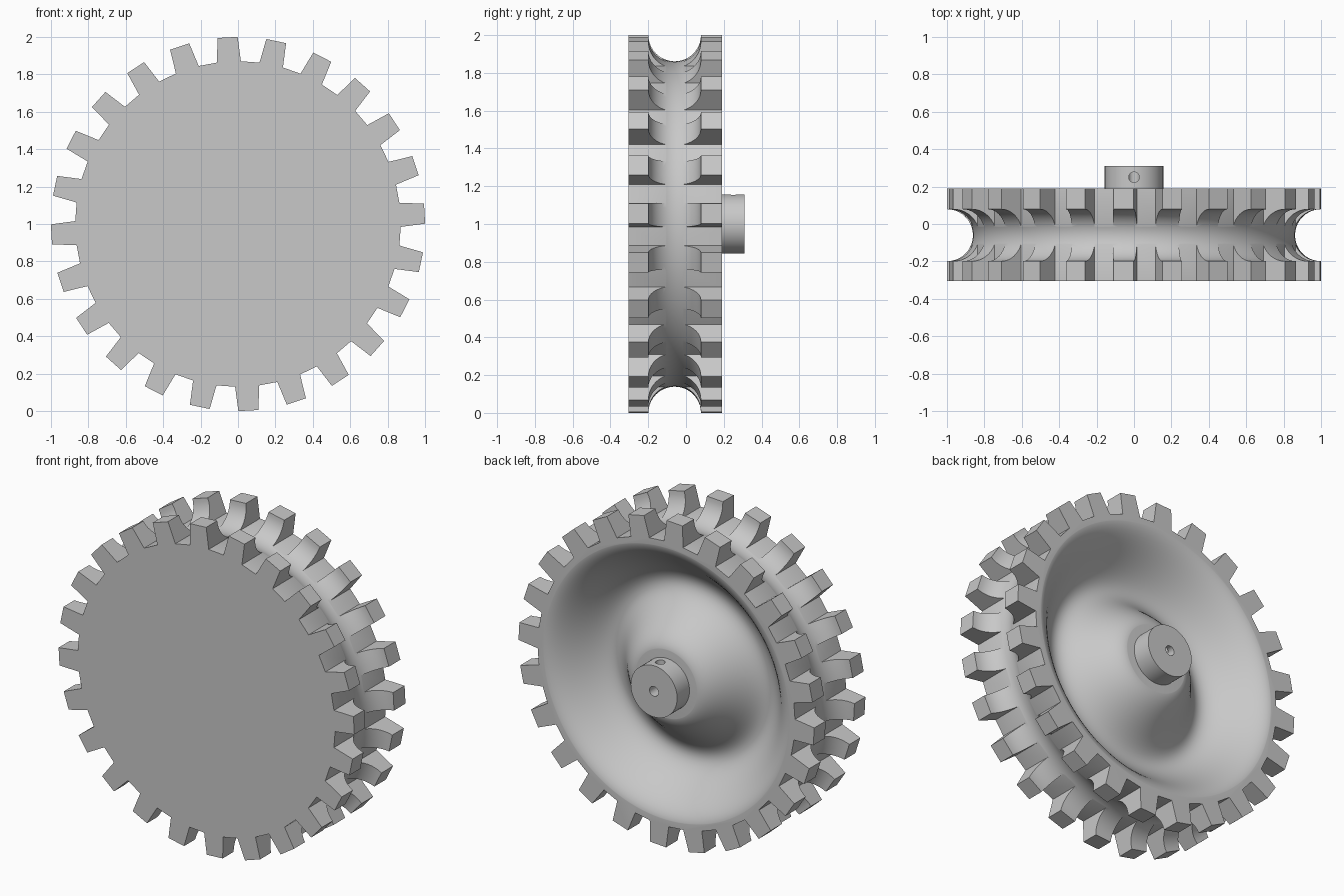
import bpy, bmesh, math
from mathutils import Vector, Matrix

if "Cube" in bpy.data.objects:
    bpy.data.objects.remove(bpy.data.objects["Cube"], do_unlink=True)

TEETH = 24
FRONT, BACK, HUB_END = -0.305, 0.19, 0.31
AXLE = Vector((0, 0, 1))

grey = bpy.data.materials.new("plain_grey")
grey.use_nodes = True
colour = (0.58, 0.58, 0.58, 1)
grey.diffuse_color = colour
grey.node_tree.nodes["Principled BSDF"].inputs["Base Color"].default_value = colour


def finish(name, bm):
    bmesh.ops.remove_doubles(bm, verts=bm.verts, dist=1e-5)
    bmesh.ops.recalc_face_normals(bm, faces=bm.faces)
    mesh = bpy.data.meshes.new(name)
    bm.to_mesh(mesh)
    bm.free()
    mesh.materials.append(grey)
    ob = bpy.data.objects.new(name, mesh)
    bpy.context.collection.objects.link(ob)
    return ob


def lathe(name, profile, steps=128):
    """Closed (radius, y) profile turned about the axle."""
    bm = bmesh.new()
    verts = [bm.verts.new((r, y, AXLE.z)) for r, y in profile]
    edges = [bm.edges.new((verts[i - 1], v)) for i, v in enumerate(verts)]
    bmesh.ops.spin(bm, geom=verts + edges, cent=AXLE, axis=(0, 1, 0),
                   angle=math.tau, steps=steps)
    return finish(name, bm)


def cylinder(name, radius, start, end, sides=48):
    start, end = Vector(start), Vector(end)
    axis = end - start
    turn = axis.to_track_quat('Z', 'Y').to_matrix().to_4x4()
    bm = bmesh.new()
    bmesh.ops.create_cone(bm, cap_ends=True, segments=sides, radius1=radius,
                          radius2=radius, depth=axis.length,
                          matrix=Matrix.Translation((start + end) / 2) @ turn)
    return finish(name, bm)


def carve(ob, cutters):
    """Subtract the cutters, keep the result and discard the helpers."""
    for c in cutters:
        c.hide_render = True
        mod = ob.modifiers.new("cut", 'BOOLEAN')
        mod.operation, mod.solver, mod.object = 'DIFFERENCE', 'EXACT', c
    graph = bpy.context.evaluated_depsgraph_get()
    mesh = bpy.data.meshes.new_from_object(ob.evaluated_get(graph))
    ob.modifiers.clear()
    ob.data = mesh
    for c in cutters:
        bpy.data.objects.remove(c, do_unlink=True)


# Toothed wheel blank: slightly tapered teeth around a disc
bm = bmesh.new()
outline = []
for i in range(TEETH):
    a = math.radians(3.2) + math.tau * i / TEETH
    out = Vector((math.cos(a), 0, math.sin(a)))
    side = Vector((-math.sin(a), 0, math.cos(a)))
    for r, w in ((0.868, -0.064), (0.999, -0.054), (0.999, 0.054), (0.868, 0.064)):
        p = AXLE + out * r + side * w
        outline.append(bm.verts.new((p.x, FRONT, p.z)))
face = bm.faces.new(outline)
ext = bmesh.ops.extrude_face_region(bm, geom=[face])
bmesh.ops.translate(bm, vec=(0, BACK - FRONT, 0),
                    verts=[v for v in ext["geom"] if isinstance(v, bmesh.types.BMVert)])
wheel = finish("toothed_wheel", bm)

# Round groove that splits the teeth into two rows
groove = lathe("groove_cutter", [
    (1.0 + 0.139 * math.cos(t), -0.06 + 0.139 * math.sin(t))
    for t in (math.tau * k / 40 for k in range(40))])

# Smooth ring-shaped hollow in the back
inner, outer, depth, n = 0.19, 0.85, 0.25, 32
dish = [(inner + (outer - inner) * k / n,
         BACK + 0.002 - depth * (1 - math.cos(math.tau * k / n)) / 2)
        for k in range(n + 1)]
hollow = lathe("hollow_cutter", dish + [(outer, 0.3), (inner, 0.3)])
carve(wheel, [groove, hollow])

# Hub with axle bore and set screw hole
hub = cylinder("hub", 0.157, (0, 0.17, 1), (0, HUB_END, 1), 64)
bore = cylinder("bore_cutter", 0.03, (0, 0.185, 1), (0, 0.4, 1), 24)
screw = cylinder("screw_cutter", 0.028, (0, 0.25, 1), (0, 0.25, 1.3), 24)
carve(hub, [bore, screw])

# Smooth curved surfaces, crisp edges
for ob in (wheel, hub):
    bpy.ops.object.select_all(action='DESELECT')
    ob.select_set(True)
    bpy.context.view_layer.objects.active = ob
    bpy.ops.object.shade_smooth_by_angle(angle=math.radians(25))
